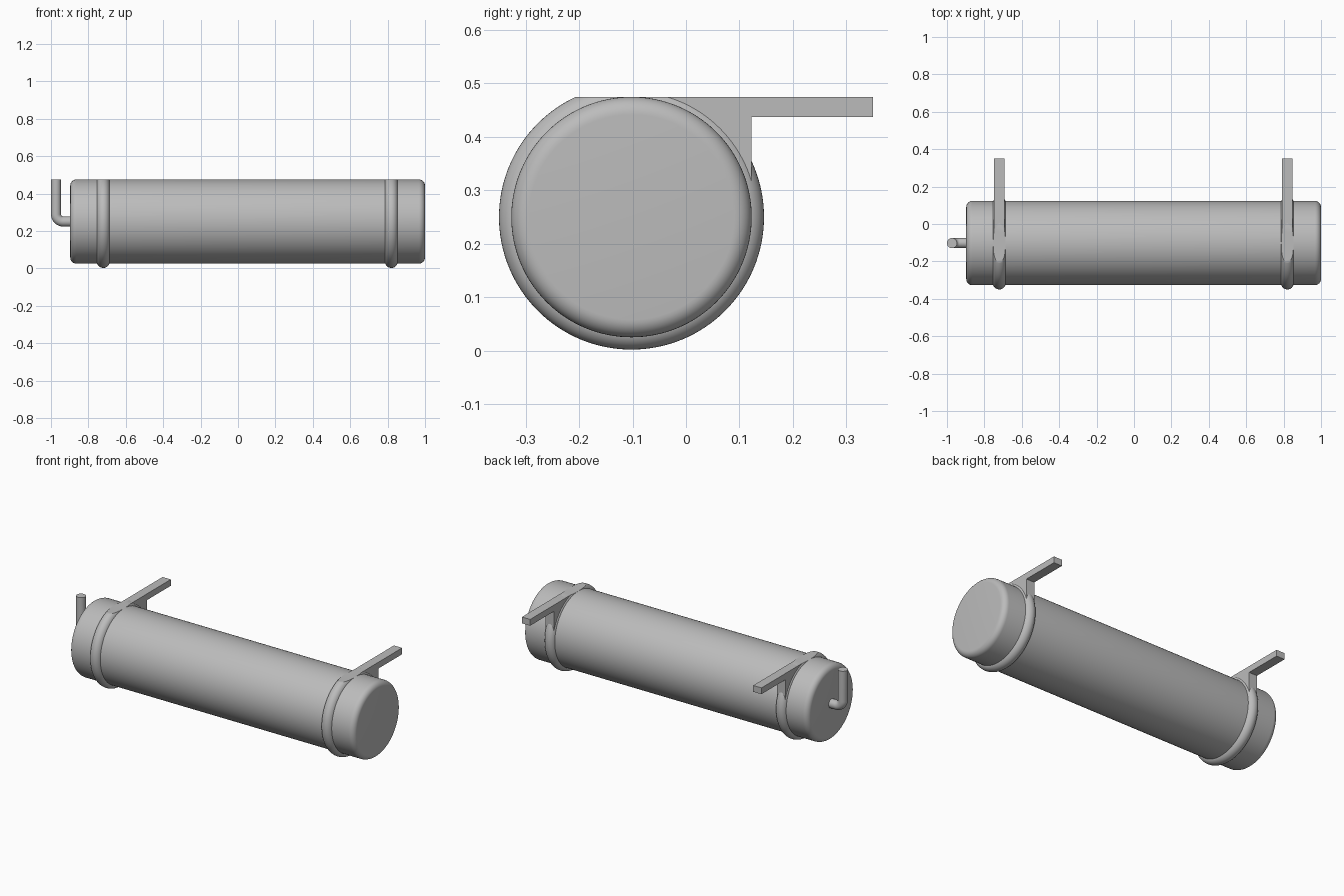
import bpy, bmesh, math
from mathutils import Matrix, Vector

if "Cube" in bpy.data.objects:
    bpy.data.objects.remove(bpy.data.objects["Cube"], do_unlink=True)

grey = bpy.data.materials.new("plain_grey")
grey.use_nodes = True
colour = (0.5, 0.5, 0.5, 1)
grey.diffuse_color = colour
grey.node_tree.nodes["Principled BSDF"].inputs["Base Color"].default_value = colour

AXIS_Y, AXIS_Z = -0.102, 0.25      # centre line of the tank
TANK_R, TOP = 0.225, 0.475


def finish(bm, name):
    bmesh.ops.recalc_face_normals(bm, faces=bm.faces)
    mesh = bpy.data.meshes.new(name)
    bm.to_mesh(mesh)
    bm.free()
    obj = bpy.data.objects.new(name, mesh)
    bpy.context.collection.objects.link(obj)
    mesh.materials.append(grey)
    bpy.ops.object.select_all(action="DESELECT")
    obj.select_set(True)
    bpy.context.view_layer.objects.active = obj
    bpy.ops.object.shade_smooth_by_angle(angle=math.radians(30))
    return obj


def sweep(bm, path, radius, sides=32, closed=False):
    """Round tube along (point, normal) pairs; the binormal is always Y or the ring plane."""
    rings = []
    for point, u, v in path:
        rings.append([bm.verts.new(point + radius * (math.cos(a) * u + math.sin(a) * v))
                      for a in (math.tau * i / sides for i in range(sides))])
    pairs = list(zip(rings, rings[1:] + rings[:1])) if closed else list(zip(rings, rings[1:]))
    for r, s in pairs:
        for i in range(sides):
            j = (i + 1) % sides
            bm.faces.new((r[i], r[j], s[j], s[i]))
    if not closed:
        bm.faces.new(rings[0])
        bm.faces.new(rings[-1])


# Tank with rounded rims
bm = bmesh.new()
left, right = -0.897, 1.0
place = Matrix.Translation(((left + right) / 2, AXIS_Y, AXIS_Z)) @ Matrix.Rotation(math.pi / 2, 4, "Y")
bmesh.ops.create_cone(bm, cap_ends=True, segments=128, radius1=TANK_R, radius2=TANK_R,
                      depth=right - left, matrix=place)
rims = [e for e in bm.edges if abs(e.verts[0].co.x - e.verts[1].co.x) < 0.001]
bmesh.ops.bevel(bm, geom=rims, offset=0.033, segments=8, profile=0.5, affect="EDGES")
finish(bm, "tank")

# Round bands, cut flat at the top, each with a hanging bracket
for side, x in (("right", -0.72), ("left", 0.82)):
    bm = bmesh.new()
    path = []
    for i in range(128):
        a = math.tau * i / 128
        out = Vector((0, math.cos(a), math.sin(a)))
        path.append((Vector((x, AXIS_Y, AXIS_Z)) + 0.213 * out, out, Vector((1, 0, 0))))
    sweep(bm, path, 0.035, closed=True)
    cut = bmesh.ops.bisect_plane(bm, geom=bm.verts[:] + bm.edges[:] + bm.faces[:],
                                 plane_co=(0, 0, TOP), plane_no=(0, 0, 1), clear_outer=True)
    bmesh.ops.holes_fill(bm, edges=[e for e in bm.edges if e.is_boundary])
    finish(bm, side + "_band")

    bm = bmesh.new()
    outline = [(AXIS_Y, TOP), (0.35, TOP), (0.35, 0.437), (0.123, 0.437), (0.123, 0.29), (0.08, 0.29)]
    face = bm.faces.new([bm.verts.new((x - 0.0275, y, z)) for y, z in outline])
    swept = bmesh.ops.extrude_face_region(bm, geom=[face])["geom"]
    bmesh.ops.translate(bm, vec=(0.055, 0, 0),
                        verts=[g for g in swept if isinstance(g, bmesh.types.BMVert)])
    finish(bm, side + "_bracket")

# Bent outlet pipe
bm = bmesh.new()
pipe_r, bend = 0.027, 0.04
x0 = -1 + pipe_r
y_dir = Vector((0, 1, 0))
centre = Vector((x0 + bend, AXIS_Y, AXIS_Z + bend))
path = [(Vector((x0, AXIS_Y, TOP)), Vector((-1, 0, 0)), y_dir)]
for i in range(13):
    a = math.pi + math.pi / 2 * i / 12
    out = Vector((math.cos(a), 0, math.sin(a)))
    path.append((centre + bend * out, out, y_dir))
path.append((Vector((left + 0.02, AXIS_Y, AXIS_Z)), Vector((0, 0, -1)), y_dir))
sweep(bm, path, pipe_r)
finish(bm, "outlet_pipe")
